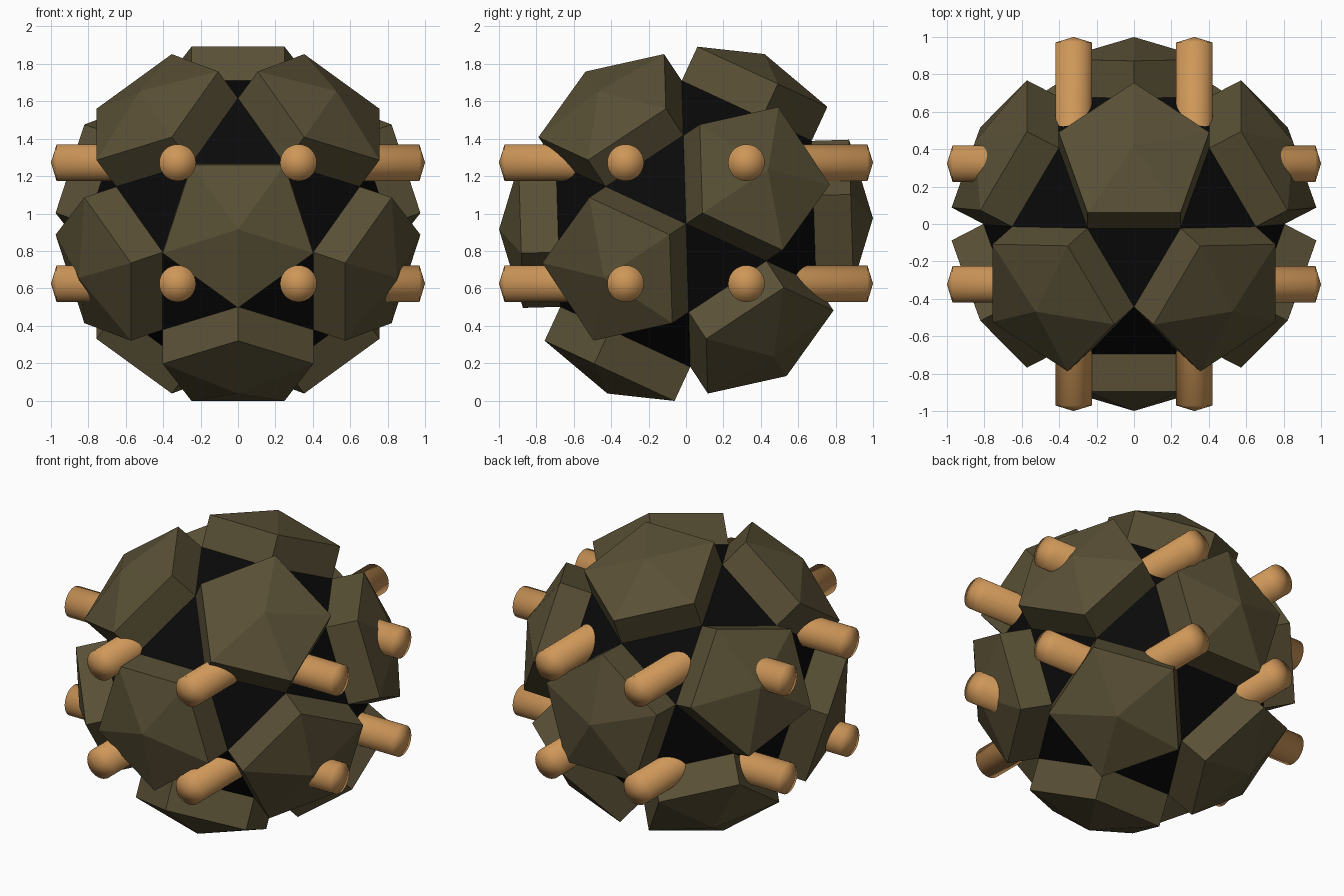
import bpy, bmesh, math
from mathutils import Matrix, Vector

if "Cube" in bpy.data.objects:
    bpy.data.objects.remove(bpy.data.objects["Cube"])

MID = 0.945          # height of the ball's centre
CORE_R = 0.805       # corner radius of the dark core
RIM, TIP = 0.885, 1.0  # plate rim and plate peak distances from centre


def paint(name, rgb):
    m = bpy.data.materials.new(name)
    m.diffuse_color = (*rgb, 1)
    m.use_nodes = True
    m.node_tree.nodes["Principled BSDF"].inputs["Base Color"].default_value = m.diffuse_color
    return m


def finish(name, bm, mat, smooth=False):
    bmesh.ops.recalc_face_normals(bm, faces=bm.faces)
    me = bpy.data.meshes.new(name)
    bm.to_mesh(me)
    bm.free()
    me.materials.append(mat)
    for p in me.polygons:
        p.use_smooth = smooth
    ob = bpy.data.objects.new(name, me)
    bpy.context.collection.objects.link(ob)
    return ob


olive = paint("olive", (0.10, 0.08, 0.036))
black = paint("black", (0.003, 0.003, 0.003))
tan = paint("tan", (0.62, 0.31, 0.10))

# Twelve plate directions: icosahedron corners, tilted slightly about x
tilt = Matrix.Rotation(math.radians(1.72), 3, 'X')
ring = [Vector((0, -1, 0))]
for k in range(5):
    a = math.radians(72 * k)
    ring.append(Vector((2 * math.sin(a), -1, -2 * math.cos(a))) / math.sqrt(5))
axes = [tilt @ (v * s) for s in (1, -1) for v in ring]


def corners(n):
    """Core corners around one plate, in order round its axis."""
    near = [v for v in axes if 0.4 < v.dot(n) < 0.5]
    u = (near[0] - n * near[0].dot(n)).normalized()
    w = n.cross(u)
    near.sort(key=lambda v: math.atan2(v.dot(w), v.dot(u)))
    return [(n + v).normalized() * CORE_R for v in near]


centre = Vector((0, 0, MID))

# Dark core showing between the plates
bm = bmesh.new()
for i, n in enumerate(axes):
    for m in axes[i + 1:]:
        if 0.4 < n.dot(m) < 0.5:
            bm.verts.new(centre + (n + m).normalized() * CORE_R)
bmesh.ops.convex_hull(bm, input=bm.verts)
finish("core", bm, black)

# Raised five-sided plates with low pyramid tops
for i, n in enumerate(axes):
    bm = bmesh.new()
    base = corners(n)
    depth = base[0].dot(n)
    low = [bm.verts.new(centre + p - n * 0.01) for p in base]
    high = [bm.verts.new(centre + p + n * (RIM - depth)) for p in base]
    peak = bm.verts.new(centre + n * TIP)
    bm.faces.new(low)
    for k in range(5):
        j = (k + 1) % 5
        bm.faces.new((low[k], low[j], high[j], high[k]))
        bm.faces.new((high[k], high[j], peak))
    finish(f"plate_{i + 1}", bm, olive)

# Round pegs running through the ball, with shallow pointed ends
for axis in 'XY':
    for side in (-0.323, 0.323):
        for z in (0.625, 1.272):
            bm = bmesh.new()
            bmesh.ops.create_cone(bm, cap_ends=True, segments=32,
                                  radius1=0.098, radius2=0.098, depth=1.94)
            caps = [f for f in bm.faces if len(f.verts) > 4]
            for v in bmesh.ops.poke(bm, faces=caps)['verts']:
                v.co.z = math.copysign(1.0, v.co.z)
            peg = finish(f"peg_{axis.lower()}", bm, tan, True)
            if axis == 'X':
                peg.rotation_euler.y = math.pi / 2
                peg.location = (0, side, z)
            else:
                peg.rotation_euler.x = math.pi / 2
                peg.location = (side, 0, z)
